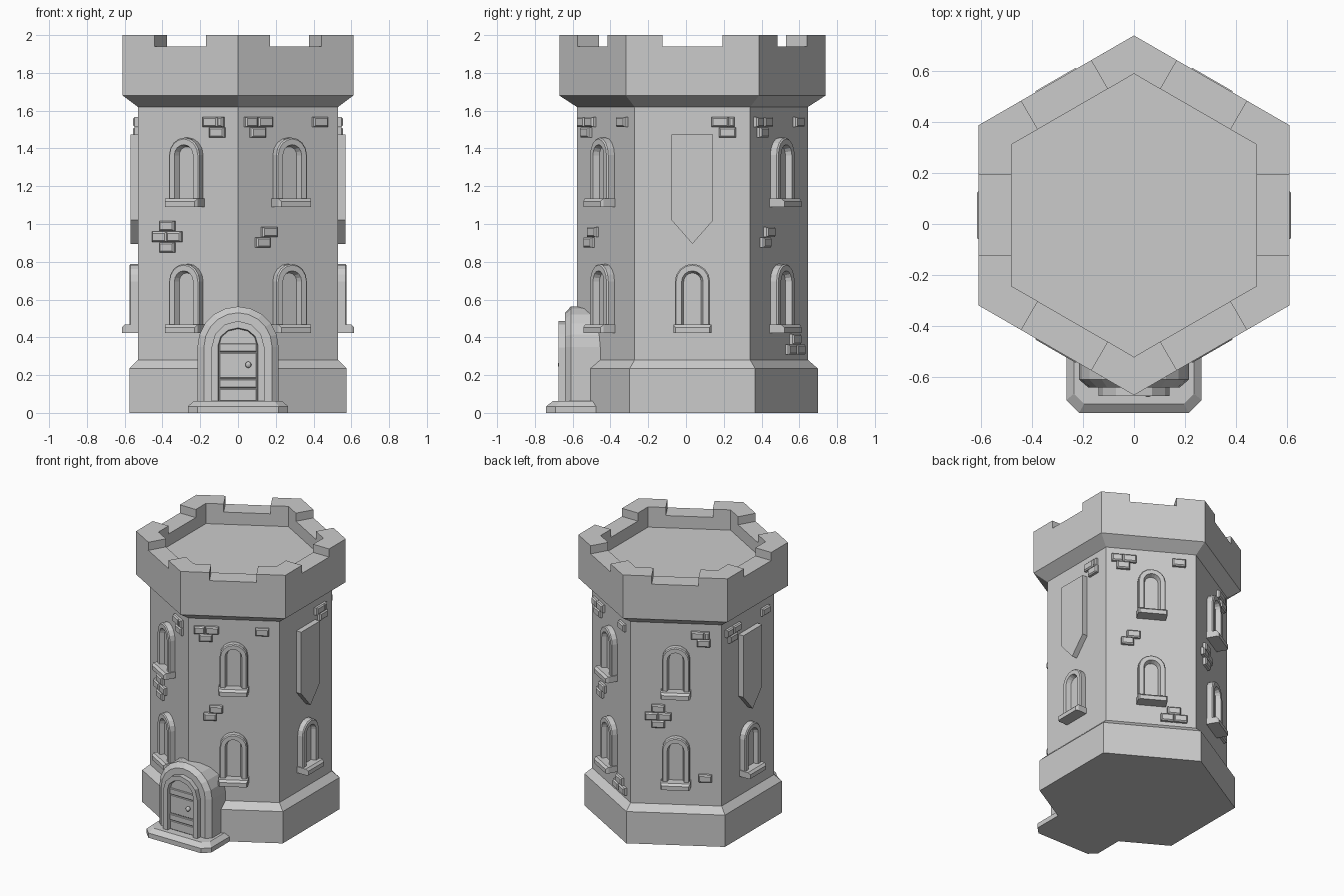
import bpy, bmesh, math
from mathutils import Vector

if "Cube" in bpy.data.objects:
    bpy.data.objects.remove(bpy.data.objects["Cube"])

CY = 0.034          # tower axis offset in y
APO = 0.53          # wall apothem


def loft(name, loops):
    """Skin successive closed loops and cap both ends."""
    bm = bmesh.new()
    rings = [[bm.verts.new(p) for p in lp] for lp in loops]
    n = len(rings[0])
    for a, b in zip(rings, rings[1:]):
        for i in range(n):
            j = (i + 1) % n
            bm.faces.new((a[i], a[j], b[j], b[i]))
    bm.faces.new(rings[0][::-1])
    bm.faces.new(rings[-1])
    bmesh.ops.recalc_face_normals(bm, faces=bm.faces)
    me = bpy.data.meshes.new(name)
    bm.to_mesh(me)
    bm.free()
    ob = bpy.data.objects.new(name, me)
    bpy.context.collection.objects.link(ob)
    return ob


def wall(deg):
    """Mapping (u along wall, z, distance out) -> world for one wall."""
    a = math.radians(deg)
    n = Vector((math.cos(a), math.sin(a), 0))
    t = Vector((-math.sin(a), math.cos(a), 0))
    return lambda u, z, d: Vector((0, CY, z)) + n * (APO + d) + t * u


def door_map(u, z, d):
    return Vector((u, -d, z))


def arch(hw, bottom, top, n=8, rise=None):
    rise = rise or hw
    c = top - rise
    arc = [(hw * math.cos(math.pi * i / n), c + rise * math.sin(math.pi * i / n))
           for i in range(n + 1)]
    return [(hw, bottom)] + arc + [(-hw, bottom)]


def rect(u, z, w, h):
    return [(u - w/2, z - h/2), (u + w/2, z - h/2), (u + w/2, z + h/2), (u - w/2, z + h/2)]


def relief(name, fmap, layers):
    """layers: list of (2D outline, distance out)."""
    return loft(name, [[fmap(u, z, d) for u, z in pts] for pts, d in layers])


def block(name, fmap, u, z, w, h, d0, d1, bev):
    relief(name, fmap, [(rect(u, z, w, h), d0), (rect(u, z, w, h), d1 - bev),
                        (rect(u, z, w - 2*bev, h - 2*bev), d1)])


def hexa(r, z):
    return [(r * math.cos(math.radians(30 + 60*i)), CY + r * math.sin(math.radians(30 + 60*i)), z)
            for i in range(6)]


# tower shell: plinth, wall, flared parapet, sunken roof
loft("tower", [hexa(r, z) for r, z in [
    (.664, 0), (.664, .235), (.612, .28), (.612, 1.62), (.705, 1.68),
    (.705, 1.94), (.555, 1.94), (.555, 1.85)]])

# corner merlons
for k in range(6):
    f, g = wall(60*k), wall(60*k + 60)
    c = math.radians(60*k + 30)
    corner = lambda r, z: Vector((r * math.cos(c), CY + r * math.sin(c), z))
    loft("merlon", [[f(.158, z, .0805), corner(.705, z), g(-.158, z, .0805),
                     g(-.158, z, -.05), corner(.555, z), f(.158, z, -.05)] for z in (1.94, 2.0)])


def window(f, z):
    relief("window", f, [
        (arch(.093, z + .02, z + .367), -.01), (arch(.093, z + .02, z + .367), .038),
        (arch(.086, z + .02, z + .36), .045), (arch(.057, z + .02, z + .33), .045),
        (arch(.046, z + .02, z + .319), .012)])
    relief("window_sill", f, [
        (rect(0, z + .0225, .2, .045), -.01), (rect(0, z + .0225, .2, .045), .07),
        (rect(0, z + .015, .18, .03), .085)])


# brick patterns: (u, z, width)
TOP_WIDE = [(-.232, 1.54, .074), (-.147, 1.54, .09), (-.19, 1.485, .09), (.19, 1.54, .09)]
TOP_PAIR = [(.145, 1.54, .09), (.207, 1.54, .034), (.185, 1.485, .09)]
STEP = [(-.12, .957, .09), (-.16, .902, .085)]
CROSS = [(-.12, .99, .09), (-.165, .932, .088), (-.076, .932, .088), (-.12, .876, .09)]
PILE = [(.155, .39, .09), (.11, .335, .088), (.2, .335, .088)]
bricks = {
    0: TOP_PAIR,
    60: TOP_WIDE + STEP + PILE,
    120: TOP_PAIR + CROSS + [(.196, .485, .09)],
    180: TOP_WIDE,
    240: TOP_PAIR + CROSS,
    300: TOP_WIDE + STEP,
}

# wall decoration
for deg, lst in bricks.items():
    f = wall(deg)
    window(f, .422)
    if deg % 180:
        window(f, 1.09)
    else:
        banner = [(-.11, 1.475), (-.11, 1.02), (0, .895), (.11, 1.02), (.11, 1.475)]
        relief("banner", f, [(banner, -.01), (banner, .04)])
    for u, z, w in lst:
        block("brick", f, u, z, w, .054, -.01, .025, .008)

# doorstep with chamfered corners


def step(x, y, c, z):
    return [(-x, -.42, z), (-x, -y + c, z), (-x + c, -y, z), (x - c, -y, z), (x, -y + c, z), (x, -.42, z)]


loft("doorstep", [step(.265, .74, .05, 0), step(.265, .74, .05, .035), step(.235, .705, .04, .062)])

# stone porch and inner door frame
relief("porch", door_map, [
    (arch(.215, .03, .563, 10), .4), (arch(.215, .03, .563, 10), .61), (arch(.18, .03, .53, 10), .64)])
relief("door_frame", door_map, [
    (arch(.14, .03, .487, 6), .6), (arch(.14, .03, .487, 6), .675),
    (arch(.105, .03, .45, 6, .09), .675), (arch(.1, .03, .445, 6, .085), .648)])

# door planks, straps and knob
for z in (.345, .155):
    block("door_strap", door_map, 0, z, .196, .045, .64, .658, .004)
block("door_plank", door_map, 0, .25, .196, .135, .64, .653, .004)
block("door_plank", door_map, 0, .095, .196, .065, .64, .653, .004)
bpy.ops.mesh.primitive_uv_sphere_add(segments=10, ring_count=6, radius=.017, location=(.055, -.662, .255))
bpy.context.object.name = "door_knob"
